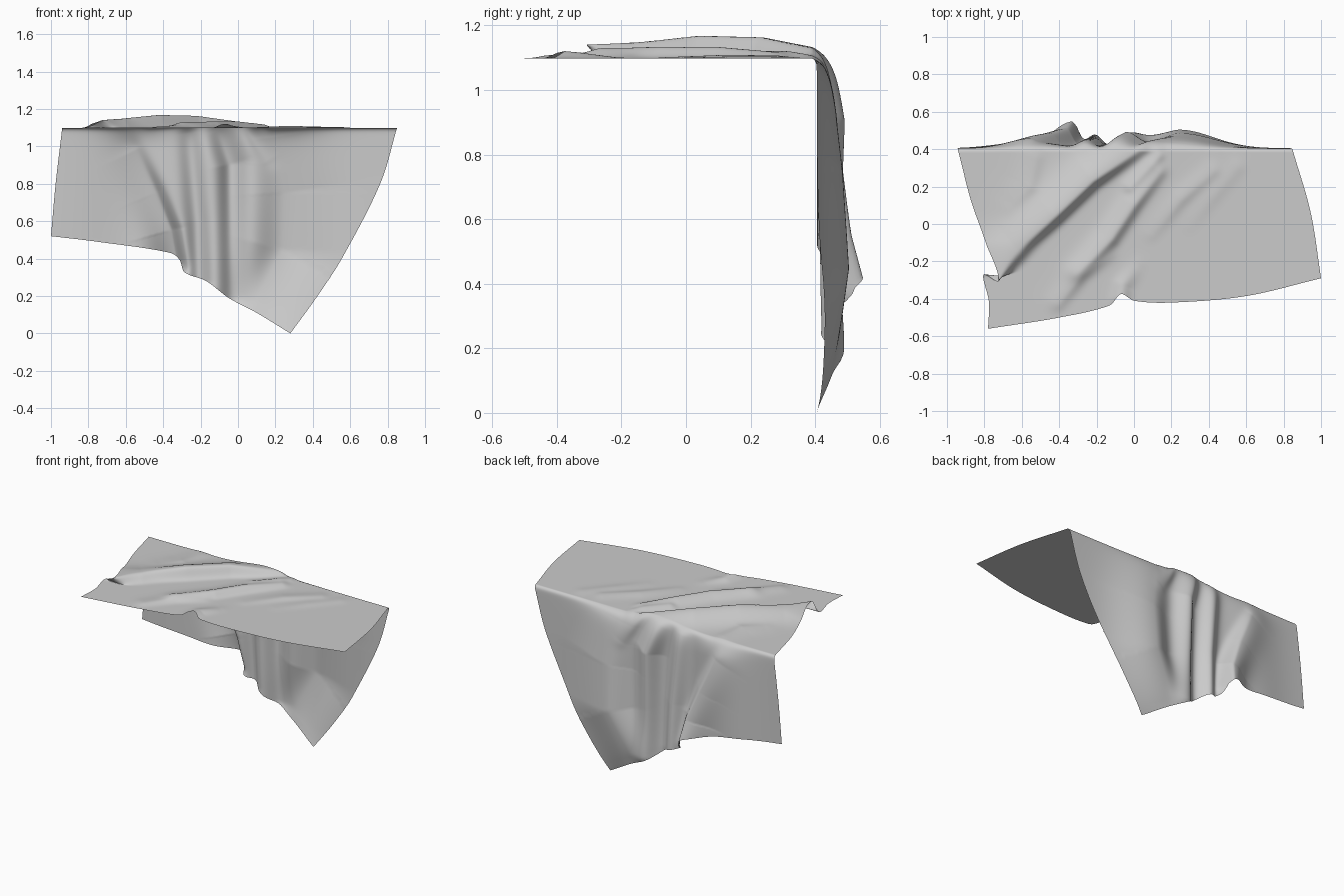
import bpy
import math
from mathutils import Vector

COLS, TOP_ROWS, HANG_ROWS = 170, 85, 110
TABLE_Z = 1.098
FOLD_Y = 0.39

cube = bpy.data.objects.get("Cube")
if cube:
    bpy.data.objects.remove(cube, do_unlink=True)


def curve(keys, s):
    """Smooth 2D curve through keys of (parameter, a, b)."""
    def slope(i):
        lo, hi = keys[max(i - 1, 0)], keys[min(i + 1, len(keys) - 1)]
        return (Vector(hi[1:]) - Vector(lo[1:])) / (hi[0] - lo[0])
    i = 0
    while i < len(keys) - 2 and s > keys[i + 1][0]:
        i += 1
    p, q = Vector(keys[i][1:]), Vector(keys[i + 1][1:])
    span = keys[i + 1][0] - keys[i][0]
    u = (s - keys[i][0]) / span
    ease = u * u * (3 - 2 * u)
    return (p.lerp(q, ease) + slope(i) * span * u * (1 - u) ** 2
            - slope(i + 1) * span * u * u * (1 - u))


def ridge(p, path, heights, left, right):
    """Height of a wrinkle along a path, with its own softness on each side."""
    best = None
    for i in range(len(path) - 1):
        a, b = Vector(path[i]), Vector(path[i + 1])
        d = b - a
        u = min(max((p - a).dot(d) / d.length_squared, 0), 1)
        dist = (p - a - d * u).length
        if best is None or dist < best[0]:
            across = (d.x * (p.y - a.y) - d.y * (p.x - a.x)) / d.length
            side = max(-1, min(1, across / max(dist, 1e-6)))
            h = heights[i] + (heights[i + 1] - heights[i]) * u
            best = (dist, h, right + (left - right) * (1 + side) / 2)
    dist, h, width = best
    return h * math.exp(-0.5 * (dist / width) ** 2)


# Outlines of the sheet lying on the table
top_left = [(0, -0.94, FOLD_Y), (0.3, -0.87, 0.13), (0.6, -0.78, -0.15),
            (0.75, -0.775, -0.31), (1, -0.78, -0.56)]
top_right = [(0, 0.85, FOLD_Y), (0.5, 0.945, 0.06), (1, 1.0, -0.29)]
top_front = [(0, -0.78, -0.56), (0.21, -0.4, -0.5), (0.36, -0.13, -0.435),
             (0.4, -0.07, -0.375), (0.44, 0.0, -0.41), (0.56, 0.2, -0.42),
             (0.78, 0.6, -0.385), (1, 1.0, -0.29)]
tuck = [(0, 0, 0), (0.55, 0, 0), (0.68, 0.05, -0.07), (0.75, -0.03, 0.04),
        (0.85, 0, 0), (1, 0, 0)]

# Outlines of the hanging sheet, as x and z
hang_left = [(0, -0.94, TABLE_Z), (0.5, -0.975, 0.8), (1, -1.0, 0.52)]
hang_right = [(0, 0.85, TABLE_Z), (0.28, 0.76, 0.8), (0.65, 0.555, 0.4),
              (0.82, 0.425, 0.2), (1, 0.28, 0)]
hang_bottom = [(0, -1.0, 0.52), (0.2, -0.75, 0.49), (0.5, -0.36, 0.43),
               (0.54, -0.31, 0.39), (0.56, -0.29, 0.33), (0.65, -0.17, 0.28),
               (0.74, -0.05, 0.19), (0.86, 0.1, 0.11), (1, 0.28, 0)]

# Wrinkles: path, heights along it, softness on the left and right
top_wrinkles = [
    ([(-0.82, -0.27), (-0.62, -0.14), (-0.42, 0.04), (-0.22, 0.23), (0.03, 0.4)],
     [0.04, 0.05, 0.07, 0.065, 0.03], 0.09, 0.025),
    ([(-0.3, -0.26), (-0.12, -0.08), (0, 0.1), (0.13, 0.27)],
     [0.015, 0.035, 0.035, 0.02], 0.05, 0.025),
    ([(-0.4, -0.42), (-0.28, -0.27), (-0.14, -0.17)],
     [0.01, 0.018, 0.008], 0.045, 0.025),
    ([(-0.02, 0.2), (0.13, 0.36)], [0.012, 0.012], 0.03, 0.02),
    ([(0.1, -0.05), (0.25, 0.13), (0.42, 0.28)],
     [0.004, 0.011, 0.008], 0.04, 0.025),
    ([(0.3, 0), (0.42, 0.15), (0.55, 0.3)], [0.002, 0.006, 0.005], 0.04, 0.03),
    ([(-0.66, 0.1), (-0.56, 0.2), (-0.53, 0.34)],
     [0.004, 0.012, 0.008], 0.06, 0.03),
    ([(-0.07, -0.4), (-0.06, -0.33), (0.02, -0.22)],
     [0.025, 0.018, 0.003], 0.03, 0.03),
]
hang_folds = [
    ([(-0.55, 0.98), (-0.44, 0.75), (-0.36, 0.55), (-0.33, 0.38)],
     [0.02, 0.06, 0.1, 0.15], 0.03, 0.09),
    ([(-0.55, 1.0), (-0.6, 0.5)], [0.035, 0.03], 0.14, 0.15),
    ([(-0.26, 1.06), (-0.22, 0.6), (-0.21, 0.28)],
     [0.04, 0.06, 0.075], 0.04, 0.04),
    ([(-0.1, 1.07), (-0.04, 0.9), (-0.03, 0.2)],
     [0.06, 0.085, 0.06], 0.06, 0.04),
    ([(0.2, 1.05), (0.25, 0.75), (0.24, 0.45), (0.08, 0.15)],
     [0.045, 0.08, 0.1, 0.06], 0.18, 0.1),
    ([(0.05, 1.09), (0.16, 0.92)], [0.03, 0.005], 0.04, 0.025),
]


def total(p, wrinkles):
    return sum(ridge(p, *w) for w in wrinkles)


def patch(left, right, edge, s, t):
    """Point on a sheet spanned by two sides and a shaped far edge."""
    chord = Vector(edge[0][1:]).lerp(Vector(edge[-1][1:]), t)
    return curve(left, s).lerp(curve(right, s), t) + (curve(edge, t) - chord) * s ** 2


def top_point(s, t):
    p = patch(top_left, top_right, top_front, s, t)
    z = TABLE_Z + total(p, top_wrinkles)
    p += curve(tuck, s) * math.exp(-t / 0.06)
    return (p.x, p.y, z)


def hang_point(s, t):
    p = patch(hang_left, hang_right, hang_bottom, s, t)
    drop = TABLE_Z - p.y
    # Folds grow below the table edge and flatten towards the lowest corner
    out = (total(p, hang_folds) * (1 - math.exp(-drop / 0.035))
           * (1 - math.exp(-p.y / 0.08)))
    bend = 0.015 * (1 - math.exp(-drop / 0.008))
    lift = total(Vector((p.x, FOLD_Y)), top_wrinkles) * math.exp(-s * 10)
    return (p.x, FOLD_Y + bend + out, p.y + lift)


# One continuous cloth: front edge to table edge, then down the back
verts = []
for i in range(TOP_ROWS + 1):
    verts += [top_point(1 - i / TOP_ROWS, j / COLS) for j in range(COLS + 1)]
for i in range(1, HANG_ROWS + 1):
    verts += [hang_point((i / HANG_ROWS) ** 1.4, j / COLS) for j in range(COLS + 1)]

w = COLS + 1
faces = [(i * w + j, i * w + j + 1, (i + 1) * w + j + 1, (i + 1) * w + j)
         for i in range(len(verts) // w - 1) for j in range(COLS)]

mesh = bpy.data.meshes.new("draped_cloth")
mesh.from_pydata(verts, [], faces)
cloth = bpy.data.objects.new("draped_cloth", mesh)
bpy.context.collection.objects.link(cloth)
mesh.polygons.foreach_set("use_smooth", [True] * len(mesh.polygons))

# Plain grey fabric
grey = (0.6, 0.6, 0.6, 1)
fabric = bpy.data.materials.new("grey_fabric")
fabric.use_nodes = True
fabric.diffuse_color = grey
fabric.node_tree.nodes["Principled BSDF"].inputs["Base Color"].default_value = grey
mesh.materials.append(fabric)
mesh.update()
